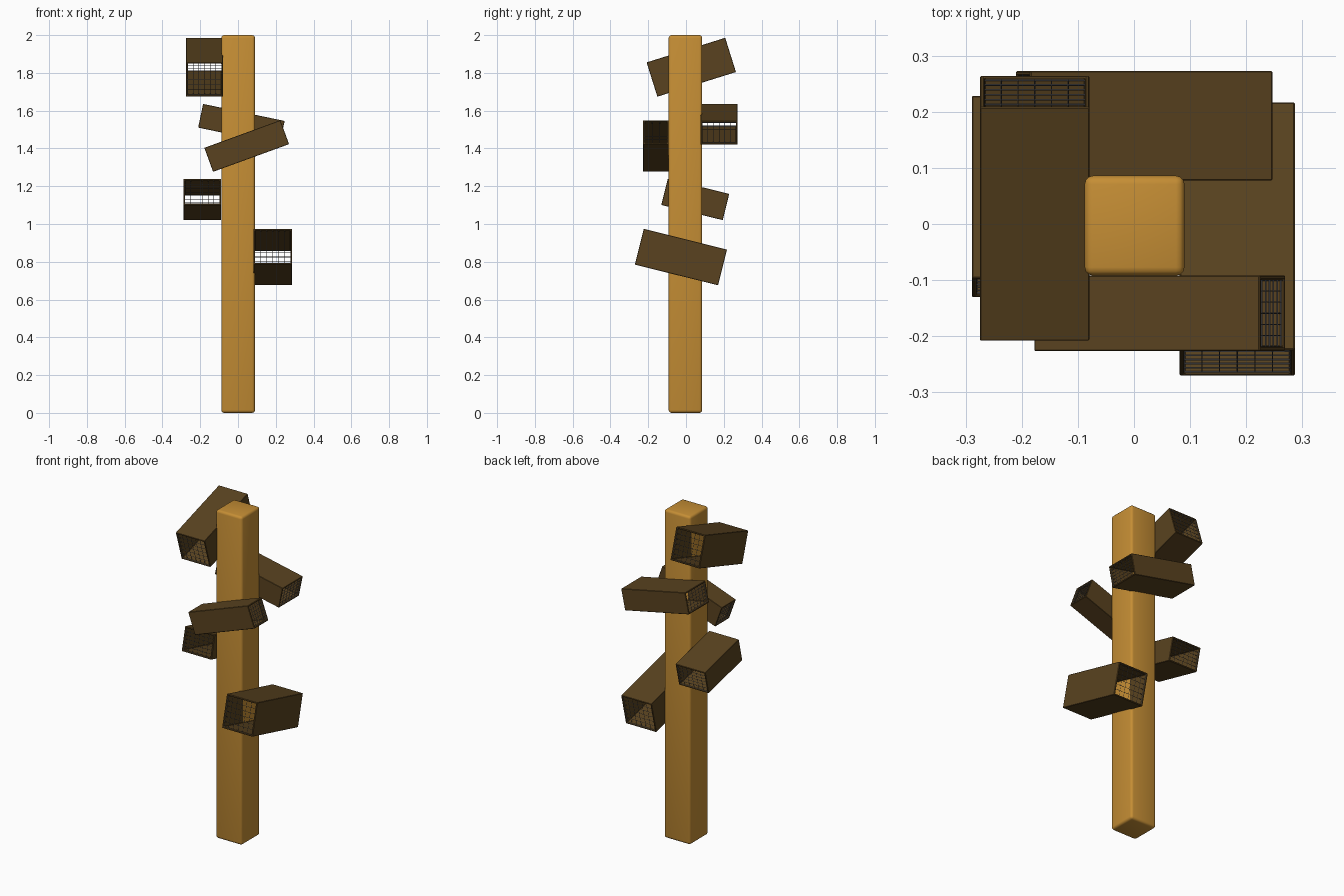
import bpy, bmesh
from math import radians
from mathutils import Matrix, Vector

if "Cube" in bpy.data.objects:
    bpy.data.objects.remove(bpy.data.objects["Cube"])


def material(name, color):
    m = bpy.data.materials.new(name)
    m.diffuse_color = (*color, 1)
    m.use_nodes = True
    m.node_tree.nodes["Principled BSDF"].inputs["Base Color"].default_value = m.diffuse_color
    return m


POST = material("light_wood", (0.56, 0.27, 0.035))
WOOD = material("dark_wood", (0.10, 0.055, 0.014))
WIRE = material("wire", (0.13, 0.13, 0.14))


def finish(name, bm, mat, matrix=Matrix()):
    bmesh.ops.recalc_face_normals(bm, faces=bm.faces[:])
    me = bpy.data.meshes.new(name)
    bm.to_mesh(me)
    bm.free()
    me.materials.append(mat)
    ob = bpy.data.objects.new(name, me)
    ob.matrix_world = matrix
    bpy.context.collection.objects.link(ob)
    return ob


def box(size):
    bm = bmesh.new()
    bmesh.ops.create_cube(bm, size=1)
    bmesh.ops.scale(bm, vec=size, verts=bm.verts[:])
    return bm


WALL = 0.008


def tube(name, loc, width, length, height, yaw, tilt):
    """Open box running along local y, with a wire screen in each end."""
    matrix = (Matrix.Translation(loc) @ Matrix.Rotation(radians(yaw), 4, 'Z')
              @ Matrix.Rotation(radians(tilt), 4, 'X'))

    # four walls
    bm = box((width, length, height))
    ends = [f for f in bm.faces if abs(f.normal.y) > 0.9]
    bmesh.ops.delete(bm, geom=ends, context='FACES_ONLY')
    ob = finish(name, bm, WOOD, matrix)
    # normals of an open shell must point outwards for the solidify
    if sum(p.normal.dot(p.center) for p in ob.data.polygons) < 0:
        ob.data.flip_normals()
    s = ob.modifiers.new("walls", 'SOLIDIFY')
    s.thickness = WALL
    s.offset = -1
    s.use_even_offset = True
    b = ob.modifiers.new("soft_edges", 'BEVEL')
    b.width = 0.002
    b.segments = 1

    # screens
    for end, sign in (("low", -1), ("high", 1)):
        bm = bmesh.new()
        bmesh.ops.create_grid(bm, x_segments=6, y_segments=6, size=0.5)
        bmesh.ops.scale(bm, vec=(width - 2 * WALL, height - 2 * WALL, 1), verts=bm.verts[:])
        local = (Matrix.Translation((0, sign * (length / 2 - 0.006), 0))
                 @ Matrix.Rotation(radians(90), 4, 'X'))
        screen = finish(f"{name}_screen_{end}", bm, WIRE, matrix @ local)
        w = screen.modifiers.new("wires", 'WIREFRAME')
        w.thickness = 0.003
        w.use_boundary = True
        w.use_even_offset = False


# post with rounded edges
bm = box((0.178, 0.178, 2))
bmesh.ops.bevel(bm, geom=bm.edges[:], offset=0.015, segments=3, profile=0.5, affect='EDGES')
post = finish("post", bm, POST, Matrix.Translation((0.001, -0.003, 1)))
bpy.context.view_layer.objects.active = post
post.select_set(True)
bpy.ops.object.shade_smooth_by_angle(angle=radians(35))

# tilted tubes around the post
tube("top_left_tube", Vector((-0.177, 0.028, 1.83)), 0.195, 0.436, 0.190, 0, 17.4)
tube("back_tube", Vector((0.018, 0.175, 1.528)), 0.195, 0.441, 0.128, -90, -11.8)
tube("front_tube", Vector((0.046, -0.159, 1.413)), 0.135, 0.428, 0.135, -90, 20.0)
tube("left_tube", Vector((-0.189, 0.049, 1.13)), 0.200, 0.335, 0.143, 0, -13.8)
tube("right_tube", Vector((0.184, -0.027, 0.825)), 0.205, 0.454, 0.195, 0, -14.0)
